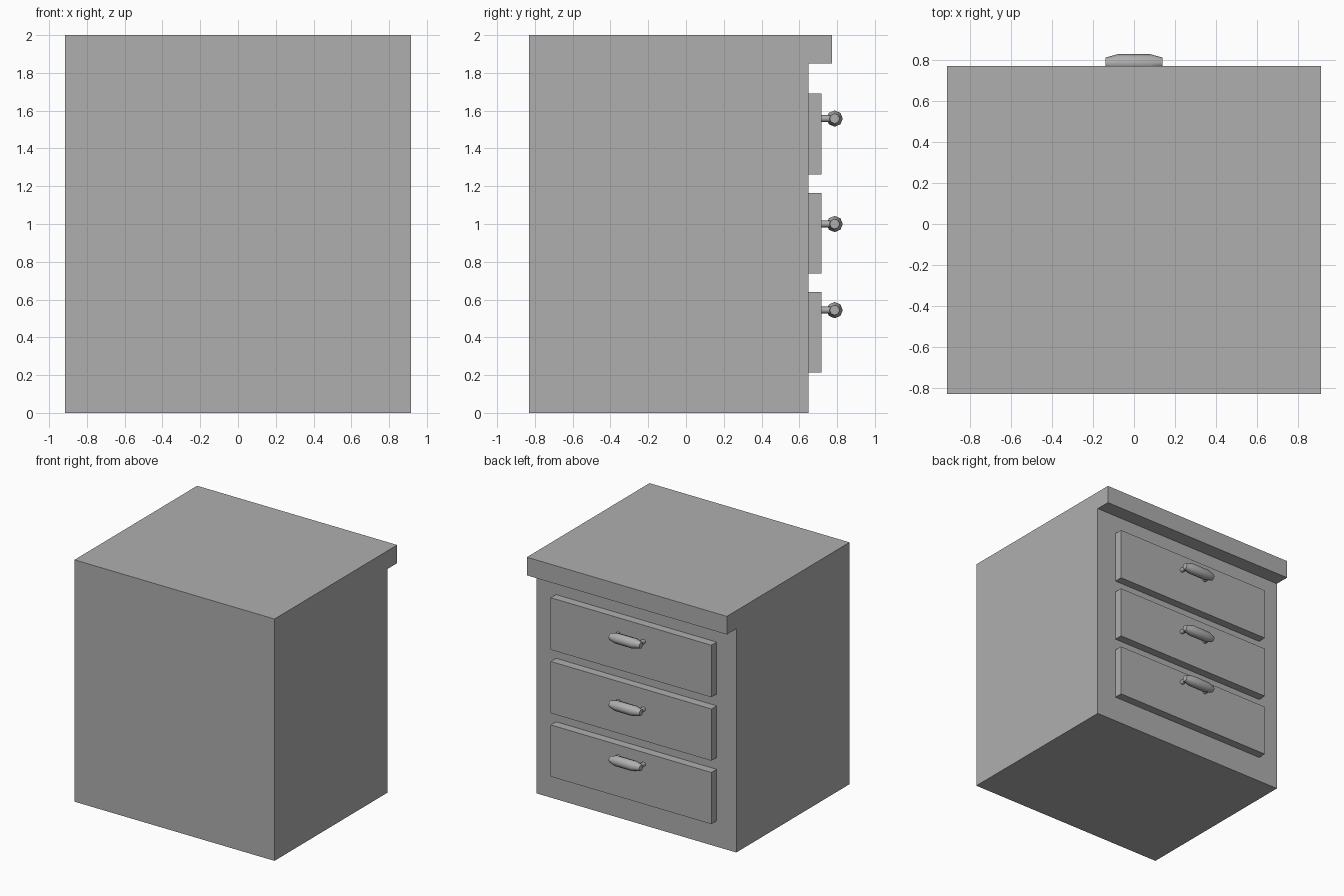
import bpy, bmesh, math
from mathutils import Matrix

if "Cube" in bpy.data.objects:
    bpy.data.objects.remove(bpy.data.objects["Cube"])

grey = bpy.data.materials.new("dark_grey")
grey.diffuse_color = (0.43, 0.43, 0.43, 1)
grey.use_nodes = True
grey.node_tree.nodes["Principled BSDF"].inputs["Base Color"].default_value = grey.diffuse_color


def finish(bm, name, smooth=False):
    bmesh.ops.recalc_face_normals(bm, faces=bm.faces)
    me = bpy.data.meshes.new(name)
    bm.to_mesh(me)
    bm.free()
    me.materials.append(grey)
    ob = bpy.data.objects.new(name, me)
    bpy.context.collection.objects.link(ob)
    if smooth:
        bpy.ops.object.select_all(action='DESELECT')
        ob.select_set(True)
        bpy.context.view_layer.objects.active = ob
        bpy.ops.object.shade_smooth_by_angle(angle=math.radians(50))
    return ob


def extrude_x(name, profile, half_width):
    """Extrude a (y, z) outline symmetrically along x."""
    bm = bmesh.new()
    face = bm.faces.new([bm.verts.new((-half_width, y, z)) for y, z in profile])
    ext = bmesh.ops.extrude_face_region(bm, geom=[face])
    verts = [v for v in ext["geom"] if isinstance(v, bmesh.types.BMVert)]
    bmesh.ops.translate(bm, verts=verts, vec=(2 * half_width, 0, 0))
    return finish(bm, name)


def barrel(name, stations, y, z, sides=8):
    """Low-poly grip along x from (x, radius) stations."""
    bm = bmesh.new()
    rings = []
    for x, r in stations:
        angles = [2 * math.pi * i / sides for i in range(sides)]
        rings.append([bm.verts.new((x, y + r * math.cos(a), z + r * math.sin(a)))
                      for a in angles])
    for a, b in zip(rings, rings[1:]):
        for i in range(sides):
            j = (i + 1) % sides
            bm.faces.new((a[i], a[j], b[j], b[i]))
    bm.faces.new(rings[0])
    bm.faces.new(rings[-1])
    return finish(bm, name, smooth=True)


def post(name, x, y0, y1, z, r):
    bm = bmesh.new()
    m = Matrix.Translation((x, (y0 + y1) / 2, z)) @ Matrix.Rotation(math.pi / 2, 4, 'X')
    bmesh.ops.create_cone(bm, cap_ends=True, segments=8, radius1=r, radius2=r,
                          depth=y1 - y0, matrix=m)
    return finish(bm, name, smooth=True)


# Cabinet body with the overhanging top edge
extrude_x("cabinet", [(-0.83, 0), (0.649, 0), (0.649, 1.85), (0.773, 1.85),
                      (0.773, 2), (-0.83, 2)], 0.915)

# Three drawers with barrel handles on two posts
drawers = [("top", 1.262, 1.692, 1.558), ("middle", 0.737, 1.165, 1.0),
           ("bottom", 0.213, 0.64, 0.544)]
grip = [(-0.14, 0.026), (-0.08, 0.043), (0.08, 0.043), (0.14, 0.026)]
for name, z0, z1, hz in drawers:
    extrude_x(name + "_drawer", [(0.649, z0), (0.718, z0), (0.718, z1), (0.649, z1)], 0.735)
    barrel(name + "_handle_grip", grip, 0.787, hz)
    for side, x in (("left", -0.115), ("right", 0.115)):
        post(f"{name}_handle_{side}_post", x, 0.71, 0.785, hz, 0.018)
